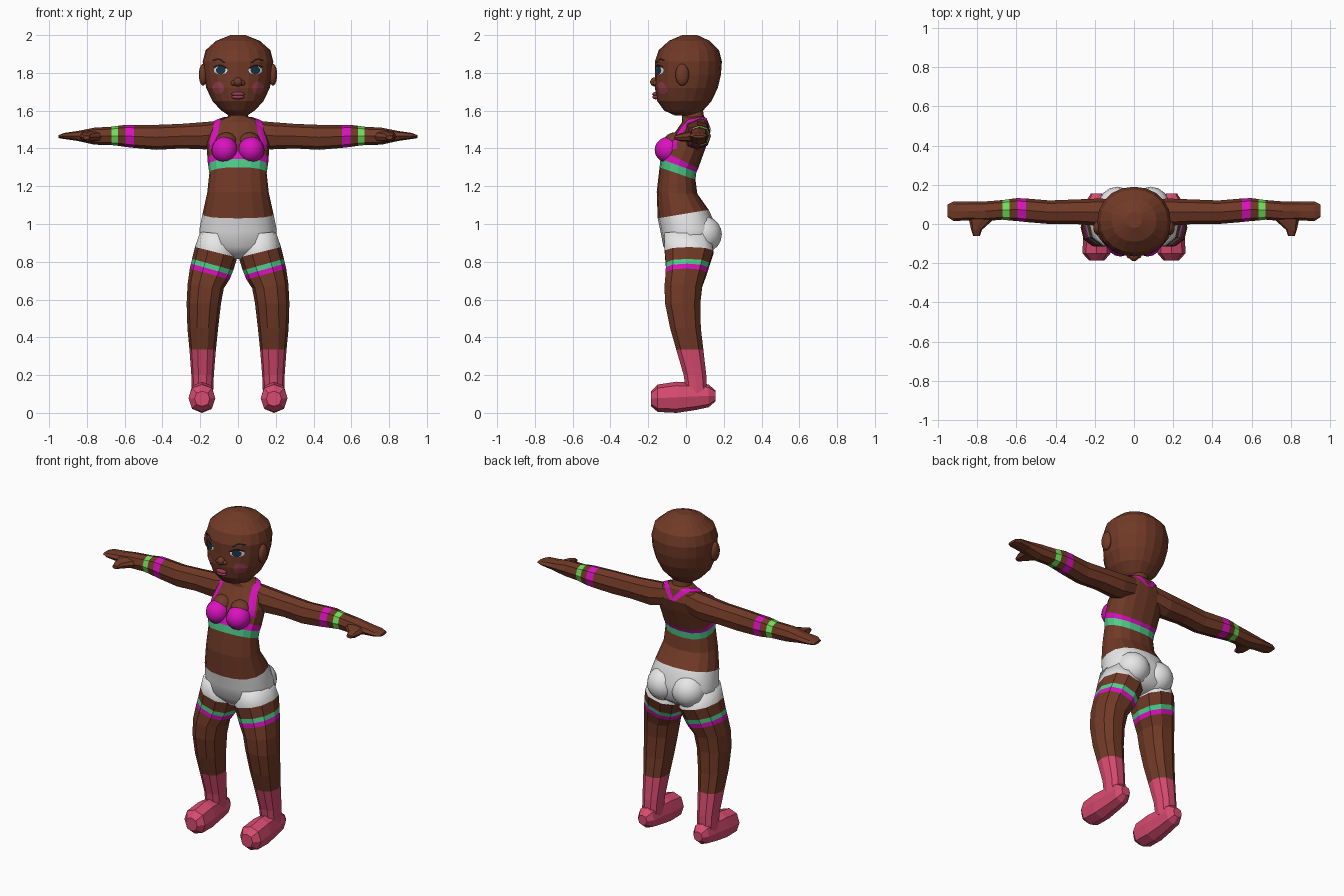
import bpy, bmesh, math
from mathutils import Vector, Matrix
from mathutils.bvhtree import BVHTree

if "Cube" in bpy.data.objects:
    bpy.data.objects.remove(bpy.data.objects["Cube"])


def material(name, *rgb):
    m = bpy.data.materials.new(name)
    m.use_nodes = True
    m.diffuse_color = (*rgb, 1)
    m.node_tree.nodes["Principled BSDF"].inputs["Base Color"].default_value = (*rgb, 1)
    return m


SKIN = material("brown skin", .165, .042, .02)
MAGENTA = material("magenta cloth", .7, .006, .52)
MINT = material("mint trim", .08, .62, .26)
LIME = material("lime band", .16, .74, .1)
WHITE = material("white shorts", .8, .8, .8)
PINK = material("pink sock", .68, .07, .16)
IRIS = material("dark blue iris", .01, .04, .07)
BLACK = material("black lash", .01, .008, .008)
LIP = material("rose lip", .3, .045, .085)
CHEEK = material("blush cheek", .28, .05, .07)


def finish(name, bm, mats, mirror=False, smooth=()):
    """Turn a bmesh into an object; faces of the smooth materials are shaded smooth."""
    bmesh.ops.recalc_face_normals(bm, faces=bm.faces)
    for f in bm.faces:
        f.smooth = mats[f.material_index] in smooth
    mesh = bpy.data.meshes.new(name)
    bm.to_mesh(mesh)
    bm.free()
    for m in mats:
        mesh.materials.append(m)
    ob = bpy.data.objects.new(name, mesh)
    bpy.context.collection.objects.link(ob)
    if mirror:
        ob.modifiers.new("Mirror", "MIRROR").use_mirror_merge = False
    return ob


def loft(name, rings, colours, sides=8, mirror=False, smooth=(), power=.85):
    """Skin rings of (centre, u, v); one colour per span between rings."""
    bm = bmesh.new()
    mats = list(dict.fromkeys(colours))

    def soft(t):
        return math.copysign(abs(t) ** power, t) if abs(t) > 1e-6 else 0

    loops = []
    for c, u, v in rings:
        angles = [2 * math.pi * i / sides for i in range(sides)]
        loops.append([bm.verts.new(c + u * soft(math.cos(a)) + v * soft(math.sin(a))) for a in angles])
    for a, b, col in zip(loops, loops[1:], colours):
        for i in range(sides):
            j = (i + 1) % sides
            bm.faces.new((a[i], a[j], b[j], b[i])).material_index = mats.index(col)
    bm.faces.new(loops[0]).material_index = mats.index(colours[0])
    bm.faces.new(loops[-1]).material_index = mats.index(colours[-1])
    return finish(name, bm, mats, mirror, smooth)


def level(z, x0, x1, y0, y1, tilt_x=0, tilt_y=0):
    w, d = (x1 - x0) / 2, (y1 - y0) / 2
    return Vector((x0 + w, y0 + d, z)), Vector((w, 0, w * tilt_x)), Vector((0, d, d * tilt_y))


def body_level(z_front, z_back, y0, y1, half):
    return level((z_front + z_back) / 2, -half, half, y0, y1, 0, (z_back - z_front) / (y1 - y0))


def across(x, y0, y1, z0, z1):
    return (Vector((x, (y0 + y1) / 2, (z0 + z1) / 2)), Vector((0, (y1 - y0) / 2, 0)),
            Vector((0, 0, (z1 - z0) / 2)))


def along(y, x0, x1, z0, z1):
    return (Vector(((x0 + x1) / 2, y, (z0 + z1) / 2)), Vector(((x1 - x0) / 2, 0, 0)),
            Vector((0, 0, (z1 - z0) / 2)))


def ball(name, loc, size, mat, mirror=False, smooth=True):
    bm = bmesh.new()
    place = Matrix.Translation(loc) @ Matrix.Diagonal((*size, 1))
    bmesh.ops.create_uvsphere(bm, u_segments=16, v_segments=10, radius=1, matrix=place)
    return finish(name, bm, [mat], mirror, (mat,) if smooth else ())


def surface(*obs):
    verts, polys = [], []
    for ob in obs:
        start = len(verts)
        verts += [v.co.copy() for v in ob.data.vertices]
        polys += [[start + i for i in p.vertices] for p in ob.data.polygons]
    return BVHTree.FromPolygons(verts, polys)


# Torso, waist and shorts
torso = loft("torso", [body_level(*r) for r in (
    (1.60, 1.60, -.02, .09, .05), (1.565, 1.57, -.02, .095, .055),
    (1.54, 1.555, -.02, .11, .11), (1.49, 1.49, -.055, .13, .15),
    (1.44, 1.42, -.09, .11, .165), (1.385, 1.295, -.12, .065, .162),
    (1.345, 1.275, -.135, .055, .158), (1.30, 1.235, -.14, .05, .152),
    (1.17, 1.16, -.155, .06, .163), (1.03, 1.075, -.15, .12, .188),
    (.96, .98, -.135, .165, .205), (.88, .88, -.12, .155, .2),
    (.815, .84, -.06, .1, .08))],
    [SKIN] * 5 + [MAGENTA, MINT, SKIN, SKIN] + [WHITE] * 3, 16, smooth=(WHITE,))
ball("buttock", (.085, .085, .945), (.1, .105, .1), WHITE, True)

# Arms with wrist bands, tapering into mitten hands
arm = loft("arm", [across(*r) for r in (
    (.07, .0, .12, 1.42, 1.55), (.17, -.01, .13, 1.395, 1.54), (.3, .0, .125, 1.4, 1.53),
    (.43, .0, .12, 1.393, 1.525), (.55, .01, .13, 1.403, 1.525), (.595, .015, .132, 1.408, 1.525),
    (.635, .018, .127, 1.414, 1.52), (.67, .022, .122, 1.418, 1.515),
    (.76, .015, .115, 1.42, 1.51), (.85, .018, .115, 1.44, 1.492), (.92, .015, .115, 1.45, 1.482),
    (.95, .035, .1, 1.455, 1.47))],
    [SKIN] * 4 + [MAGENTA, SKIN, LIME] + [SKIN] * 4, mirror=True)
loft("thumb", [along(*r) for r in (
    (.06, .7, .84, 1.435, 1.495), (.015, .725, .84, 1.435, 1.49),
    (-.03, .775, .83, 1.438, 1.48), (-.06, .785, .82, 1.447, 1.468))], [SKIN] * 3, mirror=True)

# Legs with tilted shorts hem, garter bands and socks
loft("leg", [level(*r) for r in (
    (.95, .02, .2, -.12, .13, .1), (.85, .004, .228, -.118, .15, .25),
    (.785, .025, .243, -.112, .128, .28), (.76, .035, .249, -.112, .12, .28),
    (.735, .045, .255, -.112, .112, .28), (.67, .075, .267, -.118, .09, .1),
    (.58, .09, .272, -.115, .08), (.45, .105, .268, -.088, .082),
    (.335, .117, .257, -.055, .095), (.2, .128, .247, -.015, .11),
    (.1, .132, .245, .0, .115))],
    [WHITE, SKIN, MINT, MAGENTA] + [SKIN] * 4 + [PINK] * 2, 10, True, (WHITE,))
loft("foot", [along(*r) for r in (
    (-.185, .15, .23, .035, .115), (-.15, .12, .262, .005, .15), (-.05, .122, .26, 0, .165),
    (.05, .13, .25, .015, .16), (.12, .135, .243, .03, .15), (.155, .16, .22, .06, .12))],
    [PINK] * 5, mirror=True)

# Bust and bra cups
ball("bust", (.062, -.06, 1.43), (.06, .06, .055), SKIN, True)
ball("bra_cup", (.07, -.092, 1.392), (.07, .074, .07), MAGENTA, True)

# Shoulder straps wrapped over the body to a point at the back
skin_tree = surface(torso, arm)
bm = bmesh.new()
rows = []
for i in range(25):
    t = i / 24
    a = math.radians(-12 + 150 * t)
    out = Vector((0, -math.cos(a), math.sin(a)))
    x = .138 - .03 * min(1, t * 1.6) if t < .68 else .108 * (1 - t) / .32
    row = []
    for dx in (-.018, 0, .018):
        px = max(0, x + dx)
        hit = skin_tree.ray_cast(Vector((px, .05, 1.42)) + out * .5, -out)[0]
        row.append(bm.verts.new((hit or Vector((px, .05, 1.42))) + out * .006))
    rows.append(row)
for a, b in zip(rows, rows[1:]):
    for k in range(2):
        bm.faces.new((a[k], a[k + 1], b[k + 1], b[k]))
finish("bra_strap", bm, [MAGENTA], True)

# Head, ears, nose and lips
head = loft("head", [body_level(z, z, y0, y1, w) for z, y0, y1, w in (
    (1.575, -.06, .06, .05), (1.6, -.115, .09, .088), (1.65, -.152, .135, .135),
    (1.72, -.165, .168, .168), (1.79, -.163, .185, .182), (1.86, -.165, .19, .187),
    (1.92, -.145, .175, .172), (1.97, -.09, .125, .115), (2.0, -.02, .06, .04))],
    [SKIN] * 8, 20, power=.95)
ball("ear", (.185, -.02, 1.79), (.022, .036, .058), SKIN, True)
ball("nose", (0, -.165, 1.752), (.024, .025, .024), SKIN)
ball("nostril", (.022, -.16, 1.746), (.016, .016, .014), SKIN, True)
ball("upper_lip", (0, -.163, 1.688), (.036, .016, .011), LIP)
ball("lower_lip", (0, -.16, 1.672), (.034, .018, .012), LIP)

# Painted face details laid on the head
head_tree = surface(head)


def decal(name, x, z, rx, rz, mat, lift, turn=0, bend=0):
    bm = bmesh.new()
    bmesh.ops.create_grid(bm, x_segments=10, y_segments=6, size=1)
    for v in bm.verts:
        p, q = v.co.x, v.co.y
        dx = rx * p * math.sqrt(1 - q * q / 2)
        dz = rz * q * math.sqrt(1 - p * p / 2) - bend * p * p
        px = x + dx * math.cos(turn) - dz * math.sin(turn)
        pz = z + dx * math.sin(turn) + dz * math.cos(turn)
        hit = head_tree.ray_cast(Vector((px, -1, pz)), Vector((0, 1, 0)))[0]
        v.co = (px, (hit.y if hit else -.1) - lift, pz)
    finish(name, bm, [mat], True)


decal("eye_white", .092, 1.814, .036, .022, WHITE, .003)
decal("iris", .092, 1.814, .025, .022, IRIS, .005)
decal("upper_lash", .092, 1.84, .04, .005, BLACK, .007, .1, .012)
decal("eyebrow", .1, 1.872, .036, .005, BLACK, .004, .2, .012)
decal("cheek", .105, 1.72, .032, .032, CHEEK, .004)
